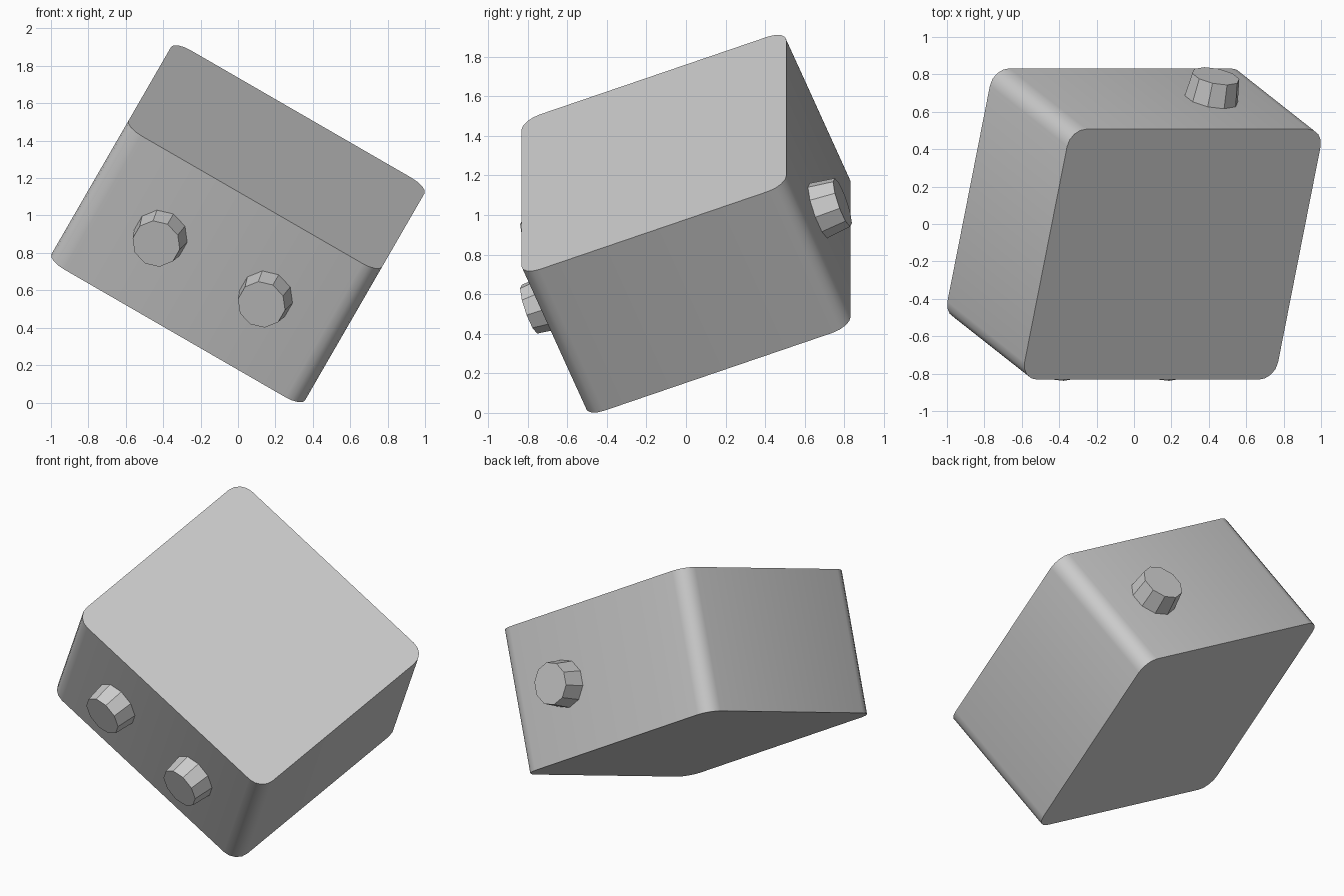
import bpy, bmesh, math
from mathutils import Matrix, Euler, Vector

old = bpy.data.objects.get("Cube")
if old:
    bpy.data.objects.remove(old, do_unlink=True)

WIDTH, LENGTH, DEPTH = 1.565, 1.44, 0.887
CORNER = 0.1
TILT = Matrix.Translation((0, 0, 0.956)) @ Euler(
    (math.radians(21.5), math.radians(30), 0)).to_matrix().to_4x4()

grey = bpy.data.materials.new("plain_grey")
grey.use_nodes = True
grey.diffuse_color = (0.6, 0.6, 0.6, 1)
grey.node_tree.nodes["Principled BSDF"].inputs["Base Color"].default_value = grey.diffuse_color


def add_object(name, bm, matrix):
    mesh = bpy.data.meshes.new(name)
    bm.normal_update()
    bm.to_mesh(mesh)
    bm.free()
    mesh.materials.append(grey)
    obj = bpy.data.objects.new(name, mesh)
    obj.matrix_world = matrix
    bpy.context.collection.objects.link(obj)
    return obj


# Tilted block with its four depth edges rounded
bm = bmesh.new()
bmesh.ops.create_cube(bm, size=1)
bmesh.ops.scale(bm, vec=(WIDTH, LENGTH, DEPTH), verts=bm.verts)
depth_edges = [e for e in bm.edges
               if abs((e.verts[0].co - e.verts[1].co).z) > DEPTH / 2]
bmesh.ops.bevel(bm, geom=depth_edges, offset=CORNER, segments=4,
                profile=0.5, affect='EDGES')
block = add_object("block", bm, TILT)
bpy.ops.object.select_all(action='DESELECT')
block.select_set(True)
bpy.context.view_layer.objects.active = block
bpy.ops.object.shade_smooth_by_angle(angle=math.radians(30))


# Tapered ten-sided knobs: two on the front face, one on the back
def add_knob(name, x, side, height=0.13, sink=0.01):
    bm = bmesh.new()
    bmesh.ops.create_cone(bm, cap_ends=True, segments=10, radius1=0.148,
                          radius2=0.13, depth=height + sink)
    centre = Vector((x, side * (LENGTH + height - sink) / 2, 0))
    turn = Matrix.Rotation(-side * math.pi / 2, 4, 'X')
    add_object(name, bm, TILT @ Matrix.Translation(centre) @ turn)


add_knob("front_right_knob", -0.325, -1)
add_knob("front_left_knob", 0.325, -1)
add_knob("back_knob", 0.325, 1)
